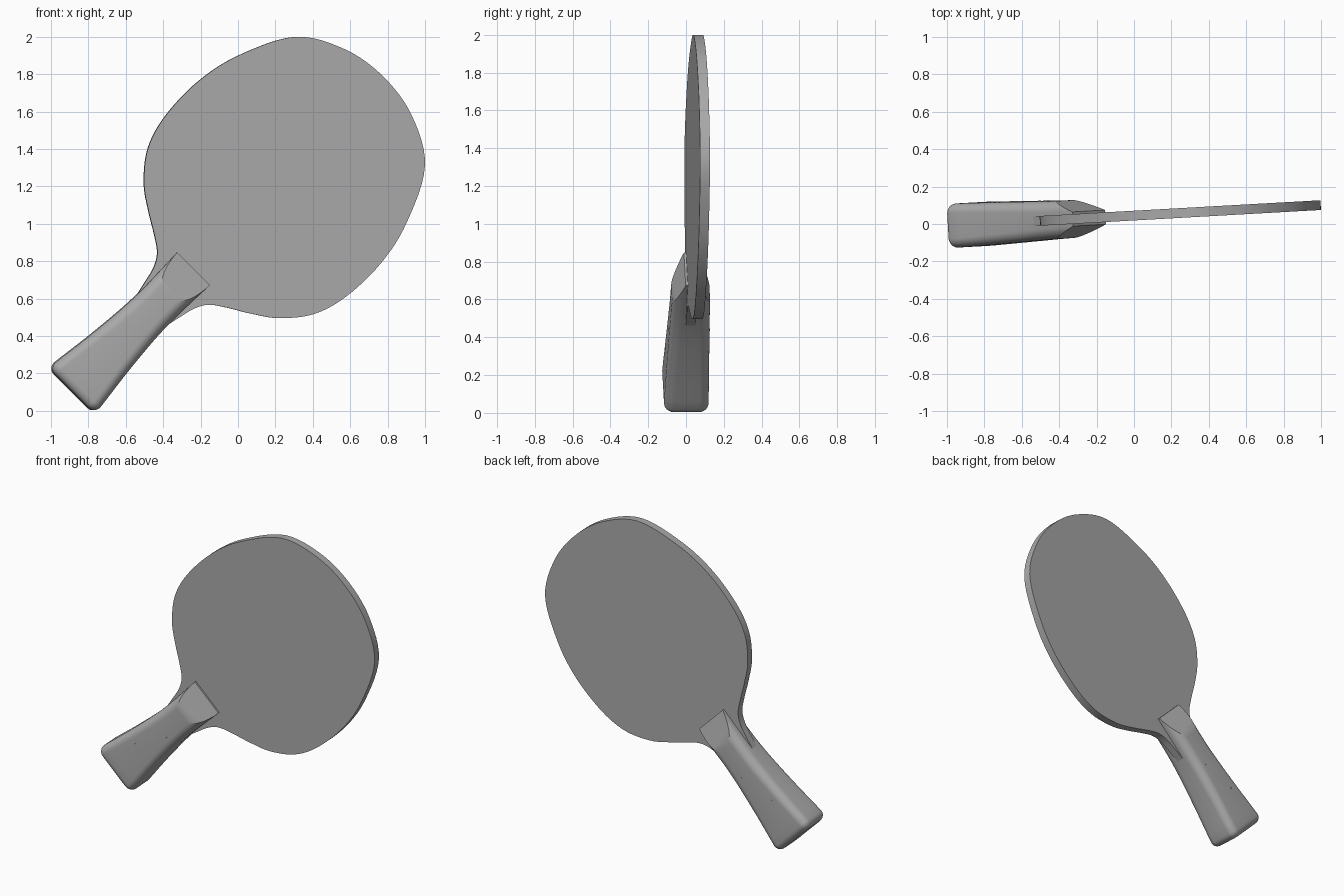
import bpy, bmesh, math
from mathutils import Matrix, Vector

cube = bpy.data.objects.get("Cube")
if cube:
    bpy.data.objects.remove(cube, do_unlink=True)

grey = bpy.data.materials.new("plain grey")
grey.use_nodes = True
COLOR = (0.4, 0.4, 0.4, 1)
grey.diffuse_color = COLOR
grey.node_tree.nodes["Principled BSDF"].inputs["Base Color"].default_value = COLOR

# Paddle frame: local x runs along the handle, y across it, z out of the front
s = math.sqrt(0.5)
FRAME = (Matrix.Translation((0, 0.045, 0)) @ Matrix.Rotation(0.056, 4, 'Z')
         @ Matrix(((s, -s, 0, -1), (0, 0, -1, 0), (s, s, 0, 0), (0, 0, 0, 1))))


def finish(bm, name, angle):
    bmesh.ops.recalc_face_normals(bm, faces=bm.faces)
    mesh = bpy.data.meshes.new(name)
    bm.to_mesh(mesh)
    bm.free()
    mesh.materials.append(grey)
    ob = bpy.data.objects.new(name, mesh)
    bpy.context.collection.objects.link(ob)
    ob.matrix_world = FRAME
    bpy.ops.object.select_all(action='DESELECT')
    ob.select_set(True)
    bpy.context.view_layer.objects.active = ob
    bpy.ops.object.shade_smooth_by_angle(angle=math.radians(angle))
    return ob


def spline(pts, steps):
    """Catmull-Rom curve through pts; the first and last only steer it."""
    out = []
    for a, b, c, d in zip(pts, pts[1:], pts[2:], pts[3:]):
        for i in range(steps):
            t = i / steps
            out.append((2*b + (c - a)*t + (2*a - 5*b + 4*c - d)*t*t
                        + (3*b - a - 3*c + d)*t**3) / 2)
    return out + [pts[-2]]


# Blade: half outline from neck to tip, mirrored and extruded
half = [Vector(p) for p in (
    (0.6, 0.10), (0.72, 0.108), (0.84, 0.132), (0.93, 0.155), (1.0, 0.198),
    (1.06, 0.283), (1.124, 0.389), (1.213, 0.512), (1.36, 0.628), (1.55, 0.684),
    (1.81, 0.689), (2.06, 0.632), (2.34, 0.488), (2.48, 0.25), (2.52, 0.0),
    (2.48, -0.25))]
side = spline(half, 6)
outline = side + [Vector((p.x, -p.y)) for p in reversed(side[:-1])]
bm = bmesh.new()
face = bm.faces.new([bm.verts.new((p.x, p.y, -0.026)) for p in outline])
top = bmesh.ops.extrude_face_region(bm, geom=[face])['geom']
bmesh.ops.translate(bm, vec=(0, 0, 0.052),
                    verts=[v for v in top if isinstance(v, bmesh.types.BMVert)])
finish(bm, "blade", 35)


# Handle: rounded rectangle sections lofted along the grip
def section(bm, u, w, t, r, n=8):
    ring = []
    for k, (sx, sy) in enumerate(((1, 1), (-1, 1), (-1, -1), (1, -1))):
        for i in range(n + 1):
            a = (k + i / n) * math.pi / 2
            ring.append(bm.verts.new((u, sx*(w - r) + r*math.cos(a),
                                      sy*(t - r) + r*math.sin(a))))
    return ring


bm = bmesh.new()
rings = []
for i in range(6):                       # rounded butt
    a = i / 6 * math.pi / 2
    inset = 0.04 * (1 - math.sin(a))
    rings.append(section(bm, 0.195 - 0.045*math.cos(a), 0.17 - inset,
                         0.118 - inset, 0.05 - inset*0.6))
grip = [Vector(p) for p in (
    (0.05, 0.180, 0.120, 0.05), (0.195, 0.170, 0.118, 0.05), (0.42, 0.142, 0.113, 0.053),
    (0.65, 0.121, 0.107, 0.057), (0.8, 0.116, 0.103, 0.06), (0.95, 0.119, 0.100, 0.06),
    (1.075, 0.124, 0.098, 0.06), (1.2, 0.13, 0.096, 0.06))]
rings += [section(bm, *p) for p in spline(grip, 4)]
for a, b in zip(rings, rings[1:]):
    for i in range(len(a)):
        j = (i + 1) % len(a)
        bm.faces.new((a[i], a[j], b[j], b[i]))
bm.faces.new(rings[0])
bm.faces.new(rings[-1])
# Wedge cuts where the handle meets both blade faces
for d in (1, -1):
    geom = bm.verts[:] + bm.edges[:] + bm.faces[:]
    cut = bmesh.ops.bisect_plane(bm, geom=geom, plane_co=(1.075, 0, 0.038*d),
                                 plane_no=(0.063, 0, 0.175*d), clear_outer=True)
    edges = [e for e in cut['geom_cut'] if isinstance(e, bmesh.types.BMEdge)]
    bmesh.ops.holes_fill(bm, edges=edges, sides=0)
finish(bm, "handle", 20)

# Rivets on both sides of the grip
for name, u, v in (("lower_rivet", 0.435, 0.053), ("upper_rivet", 0.665, -0.042)):
    bm = bmesh.new()
    t = 0.1128 - (u - 0.42) * 0.026
    bmesh.ops.create_cone(bm, cap_ends=True, segments=16, radius1=0.009, radius2=0.009,
                          depth=2*t + 0.004, matrix=Matrix.Translation((u, v, 0)))
    finish(bm, name, 35)
